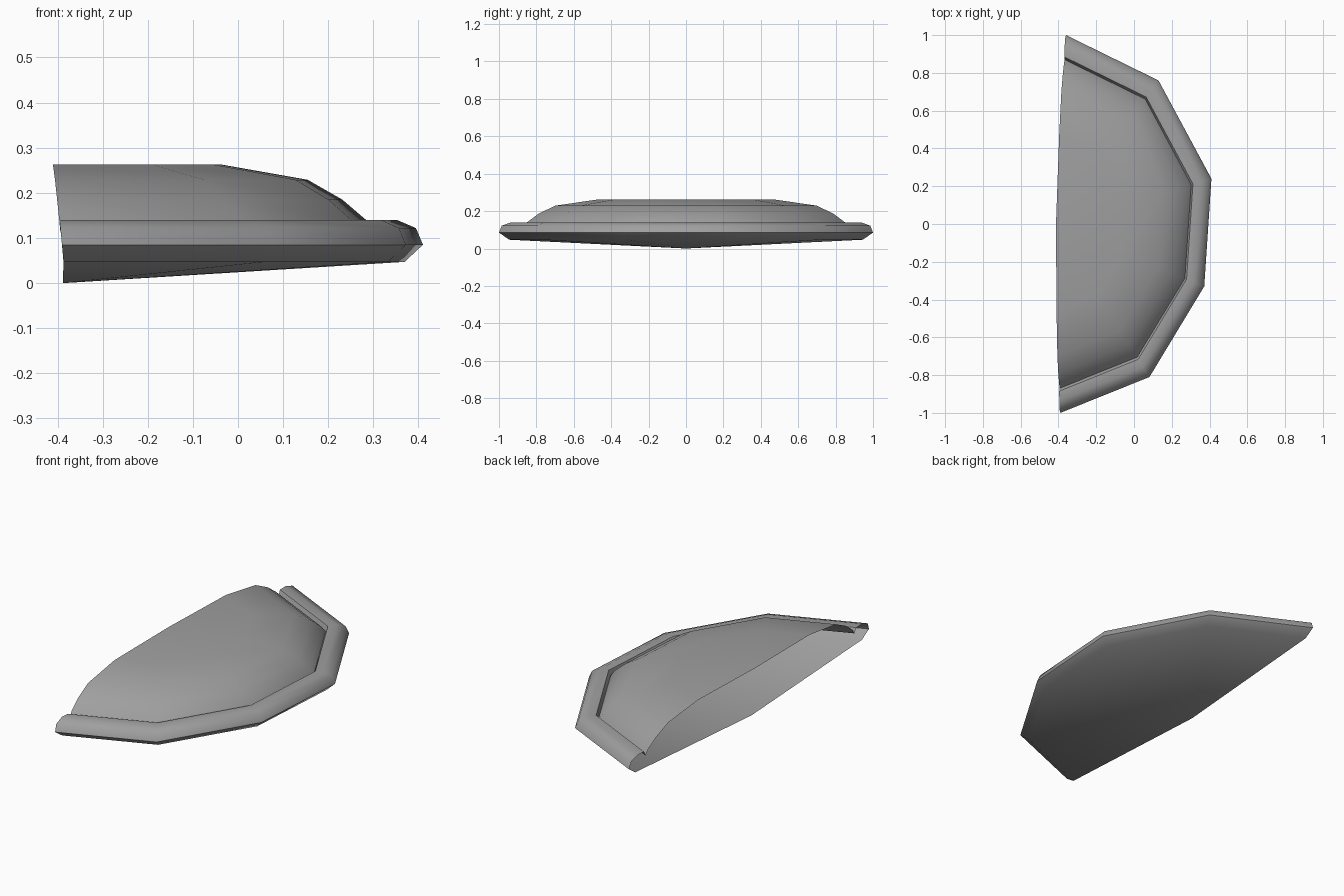
import bpy, bmesh, math

cube = bpy.data.objects.get("Cube")
if cube:
    bpy.data.objects.remove(cube, do_unlink=True)

# Single neutral colour
grey = bpy.data.materials.new("mid_grey")
grey.use_nodes = True
colour = (0.35, 0.35, 0.35, 1)
grey.diffuse_color = colour
grey.node_tree.nodes["Principled BSDF"].inputs["Base Color"].default_value = colour

# Half-decagon outline, measured from the middle of the open side
OUTLINE = [(0.036, 1.0), (0.526, 0.76), (0.806, 0.24),
           (0.768, -0.33), (0.478, -0.81), (0.006, -1.0)]


def centre_x(z):
    # the open side leans slightly outwards with height
    return -0.388 - 0.095 * z


def half_shell(name, profile):
    """Sweep a (scale, height) profile around the outline."""
    bm = bmesh.new()
    rows = []
    for s, z in profile:
        if s == 0:
            rows.append([bm.verts.new((centre_x(z), 0, z))] * len(OUTLINE))
        else:
            rows.append([bm.verts.new((centre_x(z) + s * x, s * y, z))
                         for x, y in OUTLINE])
    for low, high in zip(rows, rows[1:]):
        for i in range(len(OUTLINE) - 1):
            corners = [low[i], high[i], high[i + 1], low[i + 1]]
            bm.faces.new(list(dict.fromkeys(corners)))
    mesh = bpy.data.meshes.new(name)
    bm.to_mesh(mesh)
    bm.free()
    mesh.materials.append(grey)
    obj = bpy.data.objects.new(name, mesh)
    bpy.context.collection.objects.link(obj)
    bpy.ops.object.select_all(action='DESELECT')
    obj.select_set(True)
    bpy.context.view_layer.objects.active = obj
    bpy.ops.object.shade_smooth_by_angle(angle=math.radians(50))
    return obj


# Shallow conical underside, rounded rim and the groove inside it
half_shell("base_and_rim", [(0, 0), (0.945, 0.047), (1.0, 0.085), (0.985, 0.122),
                            (0.935, 0.14), (0.885, 0.138), (0.87, 0.112)])

# Low faceted dome rising out of the groove to a flat top
half_shell("dome", [(0.87, 0.112), (0.85, 0.14), (0.79, 0.185),
                    (0.70, 0.229), (0.465, 0.263), (0, 0.263)])
